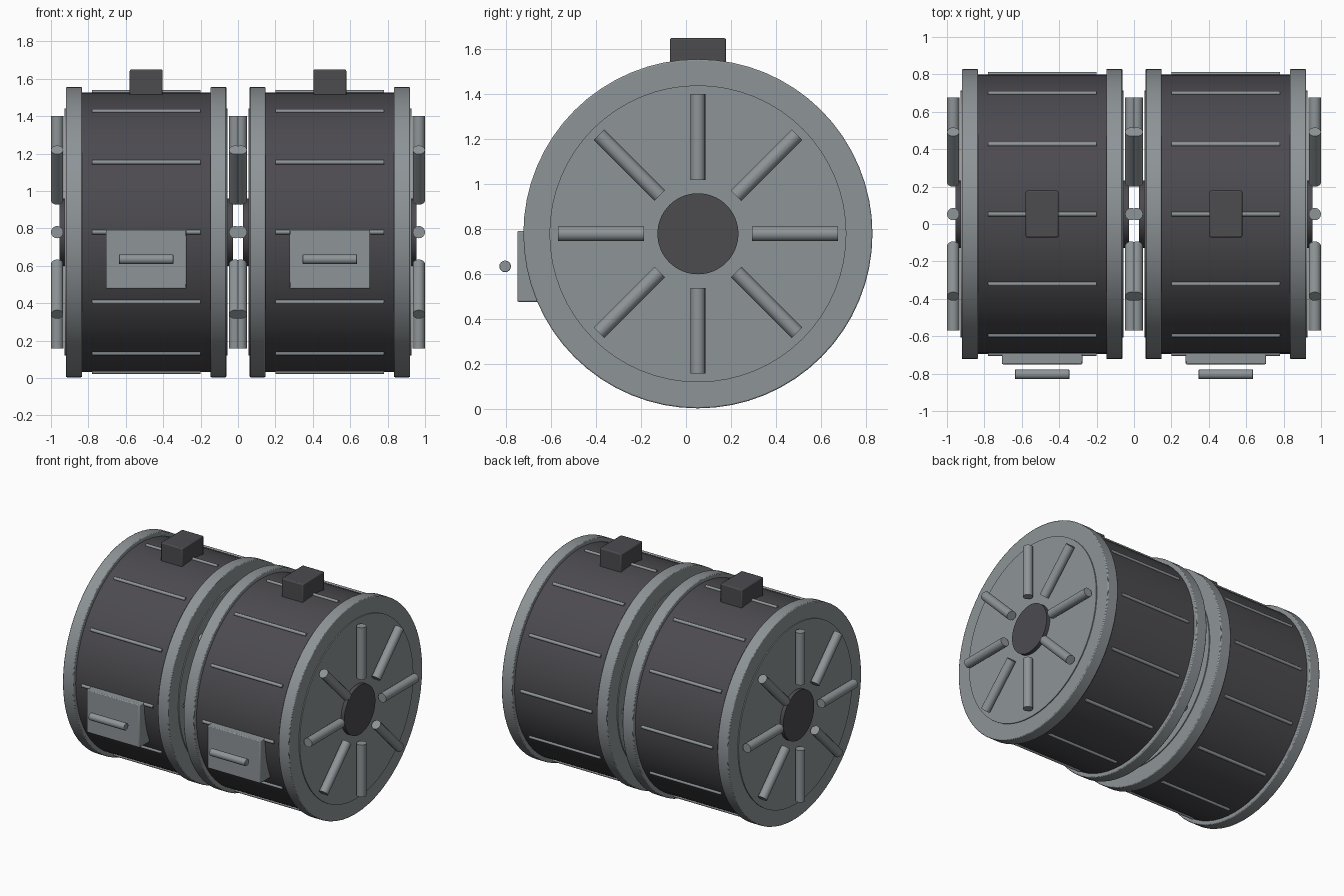
import bpy, math
from mathutils import Matrix, Vector

if "Cube" in bpy.data.objects:
    bpy.data.objects.remove(bpy.data.objects["Cube"])

CY, CZ = 0.053, 0.78   # drum axis runs along x through this point


def material(name, rgb):
    m = bpy.data.materials.new(name)
    m.diffuse_color = (*rgb, 1)
    m.use_nodes = True
    m.node_tree.nodes["Principled BSDF"].inputs["Base Color"].default_value = m.diffuse_color
    return m


DARK = material("charcoal", (0.072, 0.069, 0.078))
METAL = material("grey metal", (0.27, 0.295, 0.31))


def finish(name, mat, bevel):
    ob = bpy.context.object
    ob.name = name
    ob.data.materials.append(mat)
    if bevel:
        b = ob.modifiers.new("bevel", 'BEVEL')
        b.width, b.segments, b.limit_method = bevel, 2, 'ANGLE'
        b.angle_limit = math.radians(50)
    bpy.ops.object.shade_smooth_by_angle(angle=math.radians(35))
    return ob


def rod(name, a, b, radius, mat, sides=16, bevel=0):
    """Cylinder between two points."""
    a, b = Vector(a), Vector(b)
    d = b - a
    bpy.ops.mesh.primitive_cylinder_add(
        vertices=sides, radius=radius, depth=d.length, location=(a + b) / 2,
        rotation=d.to_track_quat('Z', 'Y').to_euler())
    return finish(name, mat, bevel)


def box(name, center, size, mat, bevel):
    bpy.ops.mesh.primitive_cube_add(size=1, location=center)
    bpy.context.object.data.transform(Matrix.Diagonal((*size, 1)))
    return finish(name, mat, bevel)


def polar(x, r, angle):
    return (x, CY + r * math.cos(angle), CZ + r * math.sin(angle))


for side, cx in (("left", -0.491), ("right", 0.491)):
    # Main barrel
    rod(side + "_drum", (cx - 0.40, CY, CZ), (cx + 0.40, CY, CZ), 0.747, DARK, 64)

    # Ribs along the barrel
    for i in range(12):
        a = i * math.pi / 6
        rod(f"{side}_rib_{i}", polar(cx - 0.29, 0.747, a), polar(cx + 0.29, 0.747, a),
            0.012, METAL, 12)

    # Both ends: flange, end cap, hub and radial spokes
    for end, s in (("a", -1), ("b", 1)):
        tag = f"{side}_{end}"
        for part, x0, x1, r, mat, bev in (
                ("flange", 0.343, 0.429, 0.776, METAL, 0.006),
                ("end_cap", 0.40, 0.436, 0.66, METAL, 0),
                ("hub", 0.42, 0.463, 0.18, DARK, 0)):
            rod(f"{tag}_{part}", (cx + s * x0, CY, CZ), (cx + s * x1, CY, CZ),
                r, mat, 64, bev)
        for i in range(8):
            a = i * math.pi / 4
            x = cx + s * 0.476
            rod(f"{tag}_spoke_{i}", polar(x, 0.24, a), polar(x, 0.622, a), 0.033, METAL)

    # Mounting block on top
    box(side + "_top_block", (cx, CY, 1.56), (0.176, 0.25, 0.18), DARK, 0.008)

    # Front access panel with its handle
    box(side + "_front_panel", (cx, -0.685, 0.635), (0.43, 0.13, 0.315), METAL, 0.006)
    rod(side + "_handle", (cx - 0.145, -0.804, 0.635), (cx + 0.145, -0.804, 0.635),
        0.026, METAL, 16, 0.003)
